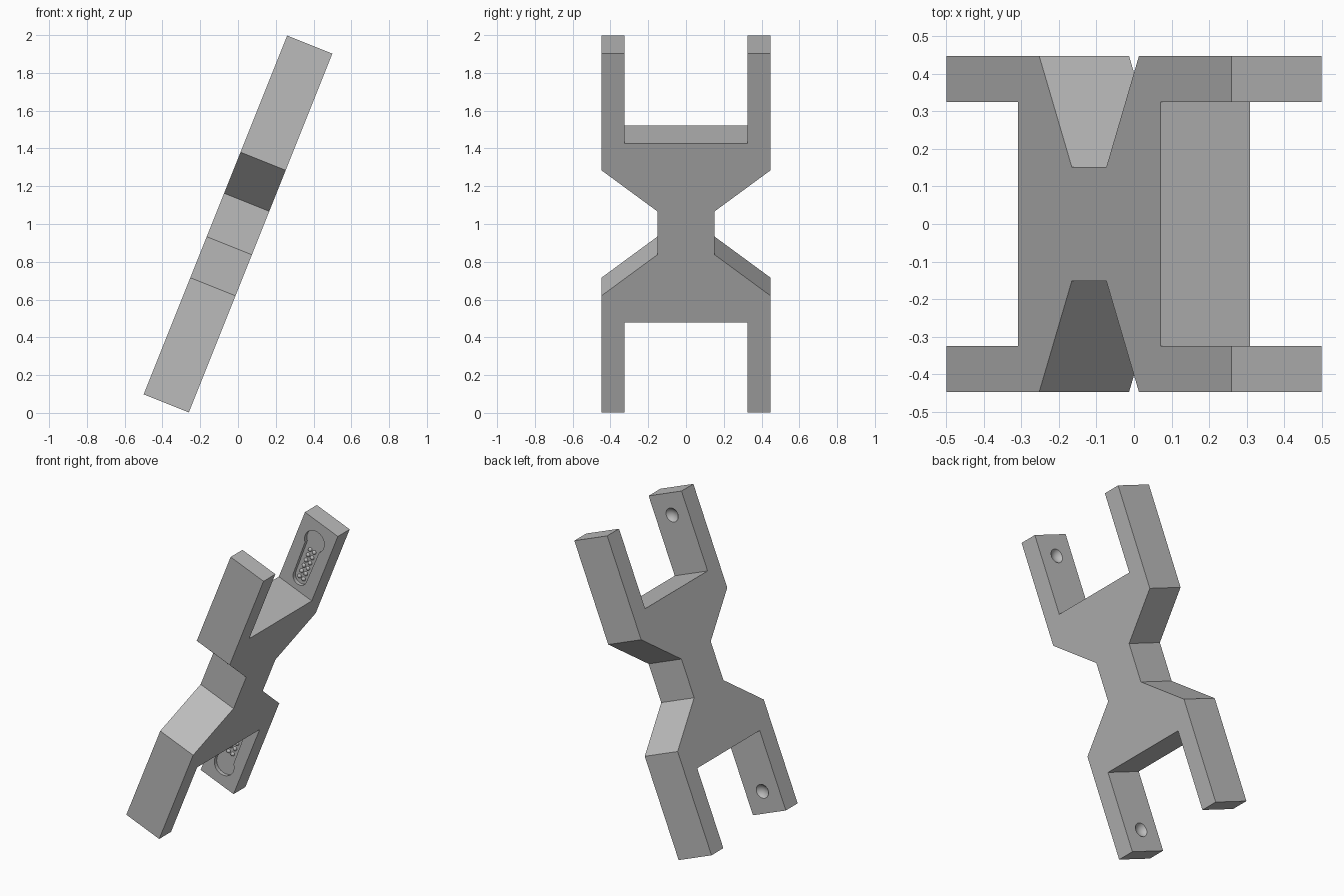
import bpy, bmesh, math
from mathutils import Matrix, Vector

if "Cube" in bpy.data.objects:
    bpy.data.objects.remove(bpy.data.objects["Cube"])

TILT = Matrix.Translation((0, 0, 1)) @ Matrix.Rotation(math.atan(0.4), 4, 'Y')
HALF_T = 0.129      # half thickness
INNER = 0.325       # inner face of the arms
GROOVE = 0.025      # groove depth
PIVOT = 0.885       # distance of the sockets from the middle

grey = bpy.data.materials.new("plain_grey")
grey.use_nodes = True
grey.diffuse_color = (0.5, 0.5, 0.5, 1)
grey.node_tree.nodes["Principled BSDF"].inputs["Base Color"].default_value = (0.5, 0.5, 0.5, 1)


def make_object(name, bm):
    bmesh.ops.recalc_face_normals(bm, faces=bm.faces)
    bm.transform(TILT)
    mesh = bpy.data.meshes.new(name)
    bm.to_mesh(mesh)
    bm.free()
    mesh.materials.append(grey)
    obj = bpy.data.objects.new(name, mesh)
    bpy.context.collection.objects.link(obj)
    return obj


def prism(name, outline, direction):
    bm = bmesh.new()
    face = bm.faces.new([bm.verts.new(p) for p in outline])
    side = bmesh.ops.extrude_face_region(bm, geom=[face])["geom"]
    verts = [v for v in side if isinstance(v, bmesh.types.BMVert)]
    bmesh.ops.translate(bm, verts=verts, vec=direction)
    return make_object(name, bm)


def arc(cz, radius, start, end, steps=16):
    angles = [math.radians(start + (end - start) * i / steps) for i in range(steps + 1)]
    return [(radius * math.cos(a), cz + radius * math.sin(a)) for a in angles]


def cut(target, cutter):
    cutter.hide_render = True
    mod = target.modifiers.new("recess", 'BOOLEAN')
    mod.operation = 'DIFFERENCE'
    mod.solver = 'EXACT'
    mod.object = cutter
    bpy.context.view_layer.objects.active = target
    bpy.ops.object.modifier_apply(modifier=mod.name)
    bpy.data.objects.remove(cutter)


# Double fork body: one quarter profile mirrored both ways
quarter = [(0.152, 0.124), (0.448, 0.358), (0.448, 1.023), (INNER, 1.023), (INNER, 0.511)]
upper = quarter + [(-y, z) for y, z in reversed(quarter)]
outline = upper + [(-y, -z) for y, z in upper]
body = prism("double_fork_body", [(-HALF_T, y, z) for y, z in outline], (2 * HALF_T, 0, 0))

bumps = bmesh.new()
for s in (1, -1):
    # Keyhole groove in the back arm: round end towards the tip
    keyhole = arc(PIVOT, 0.072, -40, 220) + arc(0.60, 0.05, 180, 360)
    groove = prism("groove_cutter", [(x, INNER - 0.05, s * z) for x, z in keyhole],
                   (0, 0.05 + GROOVE, 0))
    cut(body, groove)

    # Round socket in the front arm
    ball = bmesh.new()
    bmesh.ops.create_uvsphere(ball, u_segments=24, v_segments=16, radius=0.053,
                              matrix=Matrix.Translation((0, -INNER + 0.028, s * PIVOT)))
    cut(body, make_object("socket_cutter", ball))

    # Two rows of small grip bumps on the groove floor
    for i in range(6):
        for x in (-0.016, 0.016):
            place = Matrix.Translation(Vector((x, INNER + GROOVE, s * (0.59 + 0.042 * i))))
            bmesh.ops.create_uvsphere(bumps, u_segments=10, v_segments=6,
                                      radius=0.014, matrix=place)
grip = make_object("grip_bumps", bumps)

for obj in (body, grip):
    bpy.ops.object.select_all(action='DESELECT')
    obj.select_set(True)
    bpy.context.view_layer.objects.active = obj
    bpy.ops.object.shade_smooth_by_angle(angle=math.radians(35))
